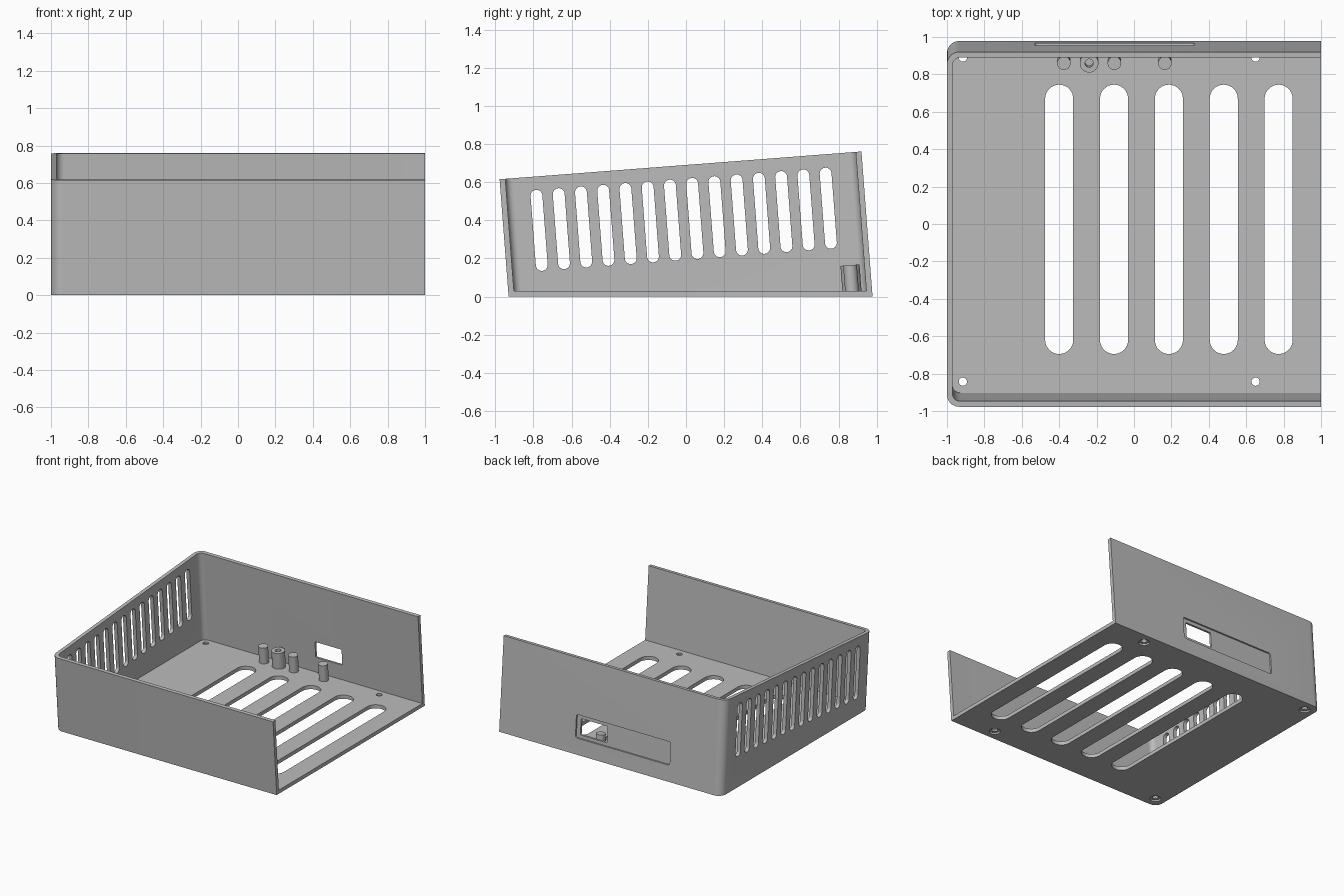
import bpy, bmesh, math
from mathutils import Vector, Matrix

if "Cube" in bpy.data.objects:
    bpy.data.objects.remove(bpy.data.objects["Cube"], do_unlink=True)

LEAN = 0.0767                  # backward lean of the walls, and slope of the rim
TILT = Matrix.Rotation(math.atan(LEAN), 3, 'X')
FRONT, BACK, WALL, FLOOR = -0.93, 0.978, 0.03, 0.03

grey = bpy.data.materials.new("plain_grey")
grey.use_nodes = True
colour = (0.5, 0.5, 0.5, 1)
grey.diffuse_color = colour
grey.node_tree.nodes["Principled BSDF"].inputs["Base Color"].default_value = colour


def loft(bm, rings):
    """Closed solid through rings of equal point count."""
    loops = [[bm.verts.new(p) for p in ring] for ring in rings]
    n = len(loops[0])
    for a, b in zip(loops, loops[1:]):
        for i in range(n):
            bm.faces.new((a[i], a[(i + 1) % n], b[(i + 1) % n], b[i]))
    bm.faces.new(loops[0][::-1])
    bm.faces.new(loops[-1])


def make(name, solids):
    bm = bmesh.new()
    for rings in solids:
        loft(bm, rings)
    bmesh.ops.recalc_face_normals(bm, faces=bm.faces[:])
    mesh = bpy.data.meshes.new(name)
    bm.to_mesh(mesh)
    bm.free()
    mesh.materials.append(grey)
    obj = bpy.data.objects.new(name, mesh)
    bpy.context.collection.objects.link(obj)
    return obj


def cut(obj, name, solids):
    """Subtract the solids from the object and drop the cutter."""
    cutter = make(name, solids)
    mod = obj.modifiers.new(name, 'BOOLEAN')
    mod.operation, mod.solver, mod.object = 'DIFFERENCE', 'EXACT', cutter
    dg = bpy.context.evaluated_depsgraph_get()
    mesh = bpy.data.meshes.new_from_object(obj.evaluated_get(dg))
    obj.modifiers.clear()
    obj.data = mesh
    bpy.data.objects.remove(cutter, do_unlink=True)


def arc(cx, cy, r, start, end, n):
    return [(cx + r * math.cos(math.radians(start + (end - start) * i / n)),
             cy + r * math.sin(math.radians(start + (end - start) * i / n)))
            for i in range(n + 1)]


def circle(cx, cy, r, n=32):
    return arc(cx, cy, r, 0, 360, n)[:-1]


def capsule(cx, low, high, r):
    return arc(cx, high - r, r, 0, 180, 16) + arc(cx, low + r, r, 180, 360, 16)


def footprint(x0, x1, y0, y1, r):
    """Outline with rounded corners on the closed end only."""
    return ([(x1, y0), (x1, y1)] + arc(x0 + r, y1 - r, r, 90, 180, 10)
            + arc(x0 + r, y0 + r, r, 180, 270, 10))


def rounded_rect(x0, x1, z0, z1, r):
    return (arc(x1 - r, z1 - r, r, 0, 90, 5) + arc(x0 + r, z1 - r, r, 90, 180, 5)
            + arc(x0 + r, z0 + r, r, 180, 270, 5) + arc(x1 - r, z0 + r, r, 270, 360, 5))


def leaned(points, height):
    return [(x, y - LEAN * height(y), height(y)) for x, y in points]


def rim(y):
    return (0.615 + LEAN * (y + BACK)) / (1 + LEAN ** 2)


# Case: leaning walls, level floor, sloped rim, open on its left end
outer = footprint(-1, 1, FRONT, BACK, 0.065)
case = make("case_shell", [[leaned(outer, lambda y: 0), leaned(outer, rim)]])
inner = footprint(-1 + WALL, 1.2, FRONT + WALL, BACK - WALL, 0.04)
cut(case, "cavity", [[leaned(inner, lambda y: FLOOR), leaned(inner, lambda y: 1)]])

# Long floor vents
cut(case, "floor_vents", [
    [[(x, y, z) for x, y in capsule(-0.4 + i * 0.2933, -0.695, 0.745, 0.075)]
     for z in (-0.1, 0.1)] for i in range(5)])

# Row of leaning vents in the closed end wall
side_vents = []
for i in range(14):
    step = i * 0.1166
    centre = Vector((0, -0.77 + step, 0.347 + LEAN * step))
    pts = [centre + TILT @ Vector((0, y, z)) for y, z in capsule(0, -0.213, 0.213, 0.031)]
    side_vents.append([[(x, p.y, p.z) for p in pts] for x in (-1.1, -0.9)])
cut(case, "side_vents", side_vents)


# Shallow label recess and port window in the back wall
def back_cutter(outline, depth):
    return [[[(x, BACK - LEAN * z + d, z) for x, z in outline] for d in (-depth, 0.05)]]


cut(case, "label_recess", back_cutter(rounded_rect(-0.53, 0.32, 0.13, 0.315, 0.015), 0.013))
cut(case, "port_window", back_cutter(rounded_rect(0.045, 0.285, 0.155, 0.285, 0.006), 0.06))

# Screw holes, widened underneath
cut(case, "screw_holes", [
    [[(px, py, z) for px, py in circle(x, y, r)]
     for z, r in ((-0.02, 0.042), (0.014, 0.042), (0.0141, 0.022), (0.05, 0.022))]
    for x in (-0.915, 0.65) for y in (-0.843, 0.89)])


# Leaning posts behind the back wall
def post_rings(x, r, low, high):
    base = Vector((x, 0.87, FLOOR))
    return [[base + TILT @ Vector((px, py, z)) for px, py in circle(0, 0, r)]
            for z in (low, high)]


parts = [case]
for label, x in (("right", -0.375), ("middle", -0.105), ("left", 0.165)):
    parts.append(make("support_post_" + label, [post_rings(x, 0.036, -0.01, 0.135)]))
boss = make("screw_boss", [post_rings(-0.24, 0.05, -0.01, 0.135)])
cut(boss, "boss_hole", [post_rings(-0.24, 0.022, 0.03, 0.2)])
parts.append(boss)

# Smooth rounded surfaces, keep edges crisp
bpy.ops.object.select_all(action='DESELECT')
for obj in parts:
    obj.select_set(True)
bpy.context.view_layer.objects.active = case
bpy.ops.object.shade_smooth_by_angle(angle=math.radians(30))
